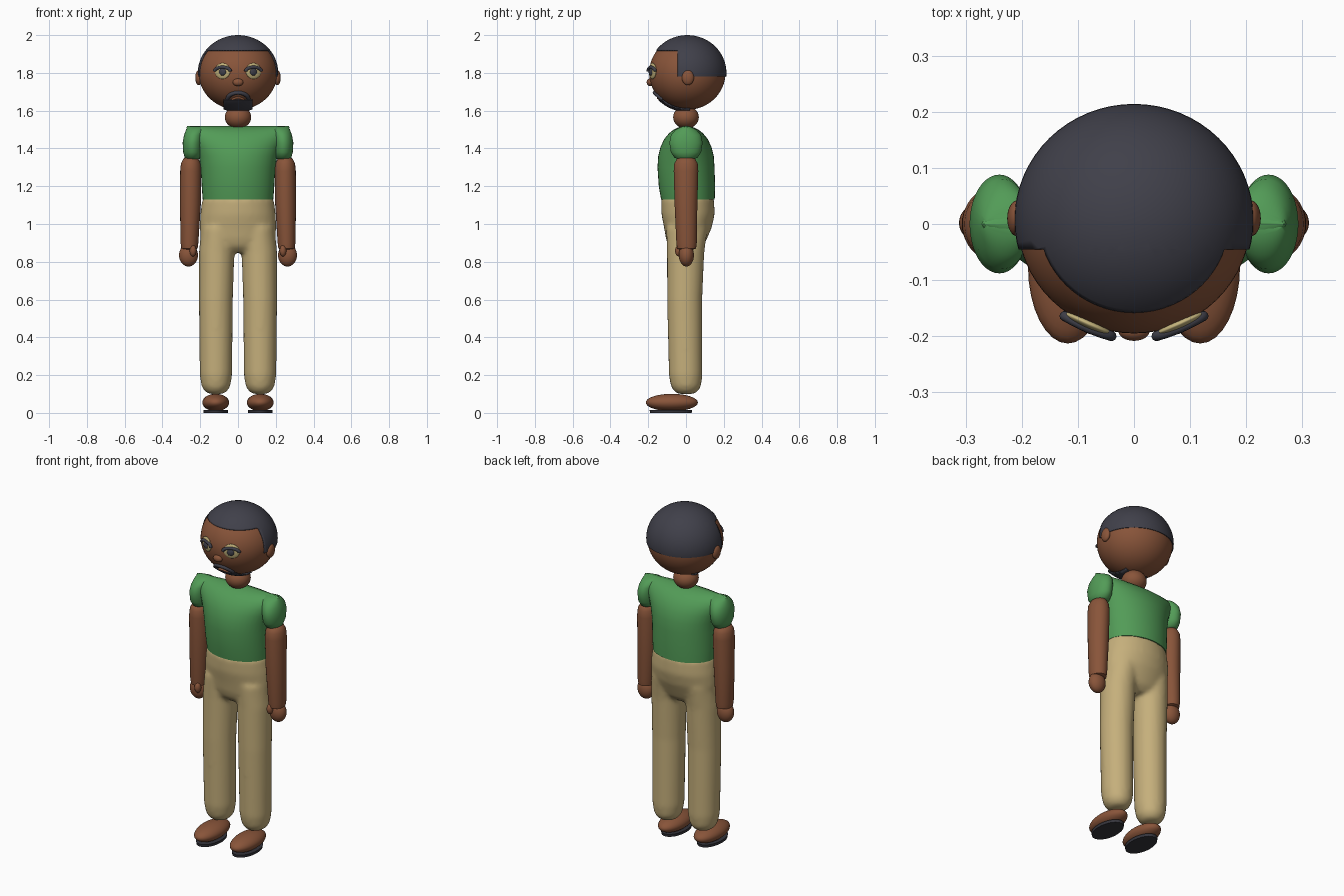
import bpy, bmesh, math
from mathutils import Vector, Matrix

cube = bpy.data.objects.get("Cube")
if cube:
    bpy.data.objects.remove(cube, do_unlink=True)


def material(name, *rgb):
    m = bpy.data.materials.new(name)
    m.use_nodes = True
    m.diffuse_color = (*rgb, 1)
    shader = next(n for n in m.node_tree.nodes if n.type == 'BSDF_PRINCIPLED')
    shader.inputs["Base Color"].default_value = (*rgb, 1)
    return m


SKIN = material("brown skin", .25, .09, .042)
HAIR = material("charcoal hair", .051, .051, .068)
SHIRT = material("green cloth", .085, .33, .095)
PANTS = material("khaki cloth", .56, .43, .2)
EYE = material("pale yellow eye", .55, .45, .2)
SOLE = material("dark sole", .035, .035, .045)


def finish(bm, name, mat, angle=50):
    bmesh.ops.recalc_face_normals(bm, faces=bm.faces)
    mesh = bpy.data.meshes.new(name)
    bm.to_mesh(mesh)
    bm.free()
    mesh.materials.append(mat)
    ob = bpy.data.objects.new(name, mesh)
    bpy.context.scene.collection.objects.link(ob)
    bpy.ops.object.select_all(action='DESELECT')
    ob.select_set(True)
    bpy.context.view_layer.objects.active = ob
    bpy.ops.object.shade_smooth_by_angle(angle=math.radians(angle))
    return ob


def add_ball(bm, center, radii, rot=0, seg=32):
    mat = Matrix.Translation(center) @ Matrix.Rotation(rot, 4, 'Z') @ Matrix.Diagonal((*radii, 1))
    bmesh.ops.create_uvsphere(bm, u_segments=seg, v_segments=seg // 2, radius=1, matrix=mat)


def ball(name, mat, center, radii, rot=0, seg=32):
    bm = bmesh.new()
    add_ball(bm, center, radii, rot, seg)
    return finish(bm, name, mat)


def add_loft(bm, rings, side=1, seg=40):
    """Closed stack of ellipses: (z, x centre, x radius, y centre, y radius)."""
    loops = []
    for z, xc, rx, yc, ry in rings:
        loops.append([bm.verts.new((side * xc + rx * math.cos(a), yc + ry * math.sin(a), z))
                      for a in (math.tau * i / seg for i in range(seg))])
    for low, high in zip(loops, loops[1:]):
        for i in range(seg):
            j = (i + 1) % seg
            bm.faces.new((low[i], low[j], high[j], high[i]))
    bm.faces.new(loops[0])
    bm.faces.new(loops[-1])


def loft(name, mat, rings, side=1):
    bm = bmesh.new()
    add_loft(bm, rings, side)
    return finish(bm, name, mat)


# Head
HEAD = Vector((0, .007, 1.8))
RADII = Vector((.208, .202, .195))
ball("head", SKIN, HEAD, RADII, seg=64)


def on_face(x, z, out=0):
    k = 1 - (x / RADII.x) ** 2 - ((z - HEAD.z) / RADII.z) ** 2
    return Vector((x, HEAD.y - RADII.y * math.sqrt(max(k, 0)) - out, z))


def head_shell(name, cuts, keep, grow):
    """Thin layer over the head, trimmed along planes."""
    bm = bmesh.new()
    add_ball(bm, HEAD, RADII + Vector((grow,) * 3), seg=64)
    for axis, value in cuts:
        normal = Vector([float(axis == k) for k in "xyz"])
        bmesh.ops.bisect_plane(bm, geom=bm.verts[:] + bm.edges[:] + bm.faces[:],
                               plane_co=normal * value, plane_no=normal)
    gone = [f for f in bm.faces if not keep(f.calc_center_median())]
    bmesh.ops.delete(bm, geom=gone, context='FACES')
    ob = finish(bm, name, HAIR)
    solid = ob.modifiers.new("thickness", 'SOLIDIFY')
    solid.thickness = grow + .002
    solid.offset = -1


head_shell("hair", [("z", 1.92), ("z", 1.78), ("y", -.045)],
           lambda c: c.z > 1.92 or (c.z > 1.78 and c.y > -.045), .005)
head_shell("beard", [("z", 1.66), ("x", .075), ("x", -.075), ("y", .02)],
           lambda c: c.z < 1.66 and abs(c.x) < .075 and c.y < .02, .005)


def face_tube(name, mat, points, radius, out):
    curve = bpy.data.curves.new(name, 'CURVE')
    curve.dimensions = '3D'
    curve.bevel_depth = radius
    curve.bevel_resolution = 3
    curve.use_fill_caps = True
    spline = curve.splines.new('POLY')
    spline.points.add(len(points) - 1)
    for p, (x, z) in zip(spline.points, points):
        p.co = (*on_face(x, z, out), 1)
    curve.materials.append(mat)
    ob = bpy.data.objects.new(name, curve)
    bpy.context.scene.collection.objects.link(ob)


def arch(xc, zc, width, height, start=0, end=180, n=16):
    angles = [math.radians(start + (end - start) * i / n) for i in range(n + 1)]
    return [(xc + width * math.cos(a), zc + height * math.sin(a)) for a in angles]


# Nose, moustache and mouth
ball("nose", SKIN, on_face(0, 1.75, .002), (.028, .018, .02))
face_tube("moustache", HAIR, arch(0, 1.66, .055, .035), .011, .002)
face_tube("upper_lip", SKIN, arch(0, 1.655, .03, .012), .006, .008)
ball("lower_lip", SKIN, on_face(0, 1.643, .003), (.03, .01, .009))

for side, word in ((1, "left"), (-1, "right")):
    # Eyes and ears
    x = .082 * side
    turn = .42 * side
    ball(word + "_eye", EYE, on_face(x, 1.81, -.001), (.045, .01, .042), turn)
    face_tube(word + "_eyelid", HAIR, arch(x, 1.808, .042, .022), .009, .009)
    ball(word + "_pupil", HAIR, on_face(x, 1.805, .008), (.02, .008, .019), turn, 24)
    ball(word + "_ear", SKIN, (.208 * side, .01, 1.775), (.018, .032, .04))

    # Sleeve, arm, hand and thumb
    loft(word + "_sleeve", SHIRT, [
        (1.34, .24, .025, 0, .03), (1.35, .24, .042, 0, .06), (1.38, .24, .05, 0, .08),
        (1.43, .24, .053, 0, .088), (1.47, .235, .051, 0, .08), (1.5, .225, .05, 0, .055),
        (1.517, .22, .045, 0, .02)], side)
    loft(word + "_arm", SKIN, [
        (.865, .257, .03, .003, .035), (.87, .257, .043, .003, .05), (.9, .257, .047, .003, .054),
        (1.1, .252, .055, 0, .06), (1.28, .25, .056, 0, .065), (1.32, .25, .052, 0, .062),
        (1.345, .25, .04, 0, .048), (1.358, .25, .018, 0, .02)], side)
    ball(word + "_hand", SKIN, (.262 * side, .002, .835), (.05, .04, .06))
    ball(word + "_thumb", SKIN, (.238 * side, -.038, .858), (.018, .02, .03), seg=20)

    # Foot and sole
    ball(word + "_foot", SKIN, (.118 * side, -.075, .055), (.071, .138, .046))
    loft(word + "_sole", SOLE, [(0, .118, .064, -.08, .11), (.016, .118, .066, -.08, .113)], side)

# Neck and shirt
ball("neck", SKIN, (0, 0, 1.565), (.07, .068, .06))
loft("shirt", SHIRT, [
    (1.13, 0, .187, .01, .142), (1.2, 0, .192, .005, .149), (1.3, 0, .198, 0, .151),
    (1.36, 0, .208, 0, .147), (1.41, 0, .225, 0, .134), (1.45, 0, .245, 0, .115),
    (1.48, 0, .26, 0, .09), (1.5, 0, .27, 0, .065), (1.513, 0, .272, 0, .036),
    (1.52, 0, .268, 0, .004)])

# Trousers: hips and two legs fused into one smooth surface
bm = bmesh.new()
add_loft(bm, [(.85, 0, .12, 0, .06), (.88, 0, .175, 0, .092), (.92, 0, .198, .002, .108),
              (.98, 0, .203, .01, .126), (1.05, 0, .2, .011, .141), (1.14, 0, .188, .008, .14)])
for side in (1, -1):
    add_loft(bm, [(.1, .117, .035, 0, .04), (.112, .117, .058, 0, .062), (.14, .117, .076, 0, .08),
                  (.2, .117, .086, -.002, .089), (.6, .117, .09, -.007, .093),
                  (.85, .113, .094, -.002, .099), (.98, .105, .09, .005, .11)], side)
trousers = finish(bm, "trousers", PANTS)
remesh = trousers.modifiers.new("fuse", 'REMESH')
remesh.mode = 'VOXEL'
remesh.voxel_size = .012
remesh.use_smooth_shade = True
soften = trousers.modifiers.new("soften", 'SMOOTH')
soften.factor = .5
soften.iterations = 8
